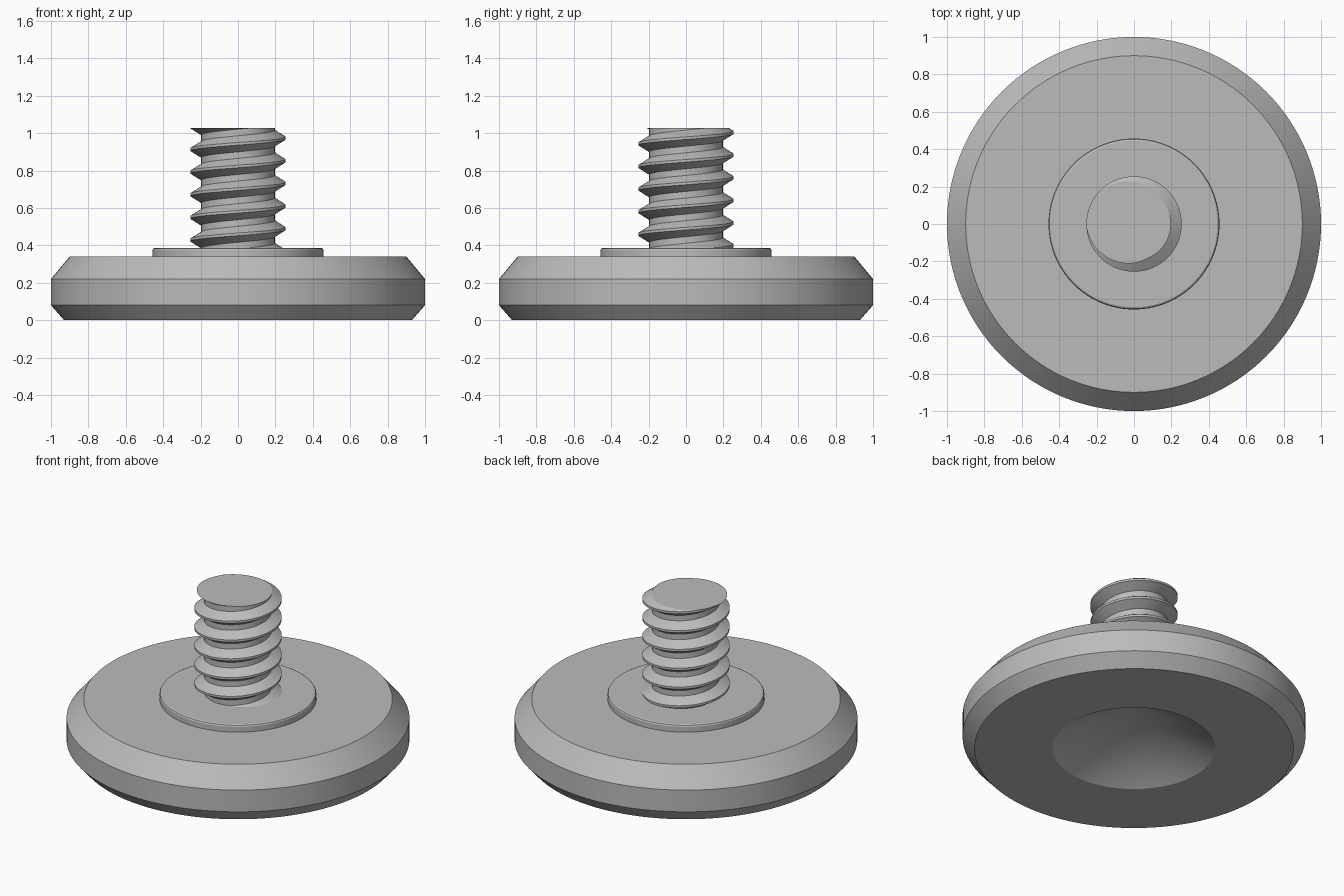
import bpy
import bmesh
from math import cos, sin, pi, radians

if "Cube" in bpy.data.objects:
    bpy.data.objects.remove(bpy.data.objects["Cube"], do_unlink=True)

GREY = (0.5, 0.5, 0.5, 1)
metal = bpy.data.materials.new("grey_metal")
metal.use_nodes = True
metal.diffuse_color = GREY
metal.node_tree.nodes["Principled BSDF"].inputs["Base Color"].default_value = GREY


def finish(name, bm):
    """Turn a bmesh into a smooth object with crisp edges."""
    bmesh.ops.recalc_face_normals(bm, faces=bm.faces)
    mesh = bpy.data.meshes.new(name)
    bm.to_mesh(mesh)
    bm.free()
    mesh.materials.append(metal)
    obj = bpy.data.objects.new(name, mesh)
    bpy.context.collection.objects.link(obj)
    bpy.ops.object.select_all(action="DESELECT")
    obj.select_set(True)
    bpy.context.view_layer.objects.active = obj
    bpy.ops.object.shade_smooth_by_angle(angle=radians(25))
    return obj


def lathe(name, profile, segments=128):
    """Spin a radius/height profile around the z axis."""
    bm = bmesh.new()
    verts = [bm.verts.new((r, 0, z)) for r, z in profile]
    edges = [bm.edges.new(pair) for pair in zip(verts, verts[1:])]
    bmesh.ops.spin(bm, geom=verts + edges, cent=(0, 0, 0), axis=(0, 0, 1),
                   angle=2 * pi, steps=segments, use_merge=True)
    bmesh.ops.remove_doubles(bm, verts=bm.verts, dist=1e-5)
    return finish(name, bm)


def thread(name, root, crest, pitch, crest_z, bottom, top, segments=72):
    """Right-handed screw thread, trimmed flat at both ends."""
    # One pitch of the tooth, as radius and height: crest, flank, root, flank
    tooth = [(crest, -0.007), (crest, 0.007), (root, 0.043), (root, pitch - 0.043)]
    turns = int((top - bottom) / pitch) + 4
    start = crest_z - pitch * (int((crest_z - bottom) / pitch) + 3)
    column = [(r, start + k * pitch + z) for k in range(turns + 1) for r, z in tooth]

    bm = bmesh.new()
    rings = []
    for i in range(segments):
        a = 2 * pi * i / segments
        rise = pitch * i / segments
        rings.append([bm.verts.new((r * cos(a), r * sin(a), z + rise)) for r, z in column])
    # The seam joins each column end to the next turn of the first column
    rings.append(rings[0][len(tooth):])
    for left, right in zip(rings, rings[1:]):
        for j in range(min(len(left), len(right)) - 1):
            bm.faces.new((left[j], right[j], right[j + 1], left[j + 1]))

    for height, direction in ((bottom, -1), (top, 1)):
        geom = bm.verts[:] + bm.edges[:] + bm.faces[:]
        cut = bmesh.ops.bisect_plane(bm, geom=geom, plane_co=(0, 0, height),
                                     plane_no=(0, 0, direction), clear_outer=True)
        rim = [e for e in cut["geom_cut"] if isinstance(e, bmesh.types.BMEdge)]
        bmesh.ops.contextual_create(bm, geom=rim)
    return finish(name, bm)


# Chamfered disc with a conical recess underneath
lathe("base_disc", [(0, 0.275), (0.475, 0), (0.93, 0), (1, 0.08),
                    (1, 0.22), (0.9, 0.34), (0, 0.34)])

# Raised collar with a softened rim
lathe("collar", [(0, 0.33), (0.457, 0.33), (0.457, 0.374), (0.453, 0.382),
                 (0.445, 0.386), (0, 0.386)])

# Threaded stud
thread("threaded_stud", root=0.197, crest=0.255, pitch=0.121, crest_z=0.973,
       bottom=0.36, top=1.028)
